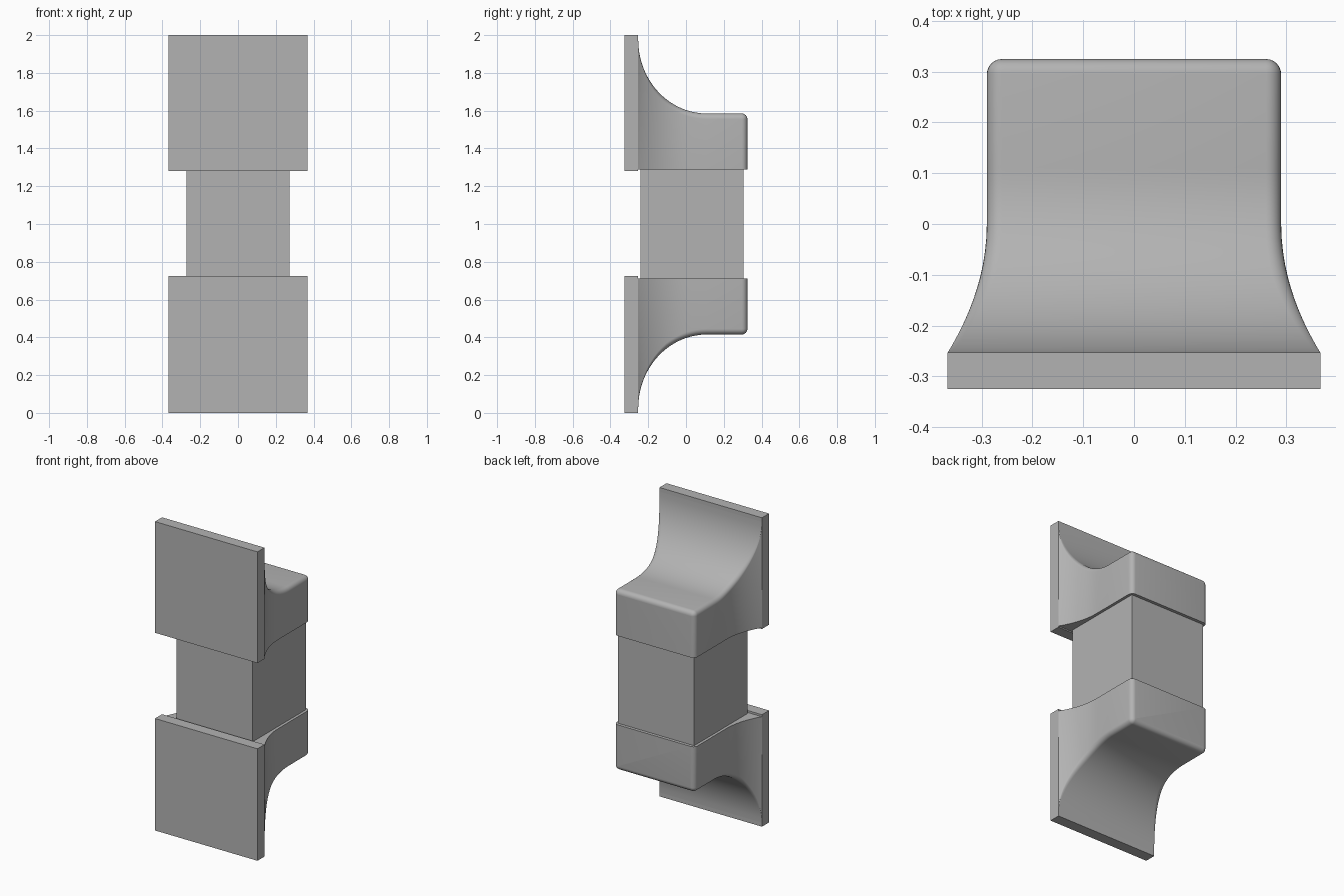
import bpy, bmesh, math

if "Cube" in bpy.data.objects:
    bpy.data.objects.remove(bpy.data.objects["Cube"])

grey = bpy.data.materials.new("plain grey")
grey.diffuse_color = (0.45, 0.45, 0.45, 1)
grey.use_nodes = True
grey.node_tree.nodes["Principled BSDF"].inputs["Base Color"].default_value = grey.diffuse_color

MID = 1.0            # height of the mirror plane
PLATE_BACK = -0.253  # where the bracket meets its plate
BACK, LOW, TOP, HALF, R = 0.325, 1.288, 1.585, 0.29, 0.03


def finish(name, bm, smooth=False):
    bmesh.ops.recalc_face_normals(bm, faces=bm.faces)
    mesh = bpy.data.meshes.new(name)
    bm.to_mesh(mesh)
    bm.free()
    ob = bpy.data.objects.new(name, mesh)
    bpy.context.collection.objects.link(ob)
    mesh.materials.append(grey)
    if smooth:
        bpy.ops.object.select_all(action='DESELECT')
        ob.select_set(True)
        bpy.context.view_layer.objects.active = ob
        bpy.ops.object.shade_smooth_by_angle(angle=math.radians(35))
    return ob


def box(name, x0, x1, y0, y1, z0, z1):
    bm = bmesh.new()
    bmesh.ops.create_cube(bm, size=1)
    for v in bm.verts:
        v.co = ((x0 + x1) / 2 + v.co.x * (x1 - x0),
                (y0 + y1) / 2 + v.co.y * (y1 - y0),
                (z0 + z1) / 2 + v.co.z * (z1 - z0))
    return finish(name, bm)


def section(y, half, top, r):
    """Upright cross-section with rounded upper corners."""
    pts = [(half, y, LOW)]
    for i in range(7):
        a = math.pi / 2 * i / 6
        pts.append((half - r + r * math.cos(a), y, top - r + r * math.sin(a)))
    return pts + [(-x, yy, z) for x, yy, z in reversed(pts)]


def bracket(name, flip):
    rings = []
    # flared part sweeping off the plate
    n, yc, ry, rz = 20, 0.11, 0.363, 0.39
    for i in range(n + 1):
        a = math.pi / 2 * i / n
        y = yc - ry * math.cos(a)
        half = HALF + 1.2 * min(y, 0) ** 2
        r = 0.002 + (R - 0.002) * min(1, i / (n * 0.6))
        rings.append(section(y, half, TOP + rz * (1 - math.sin(a)), r))
    # straight part ending in a rounded rim
    for i in range(7):
        a = math.pi / 2 * i / 6
        c = max(math.cos(a), 0.02)
        d = R * (1 - c)
        rings.append(section(BACK - R + R * math.sin(a), HALF - d, TOP - d, R * c))
    bm = bmesh.new()
    loops = []
    for ring in rings:
        loops.append([bm.verts.new((x, y, 2 * MID - z if flip else z)) for x, y, z in ring])
    m = len(loops[0])
    for a, b in zip(loops, loops[1:]):
        for j in range(m):
            k = (j + 1) % m
            bm.faces.new((a[j], a[k], b[k], b[j]))
    bm.faces.new(loops[0])
    bm.faces.new(loops[-1])
    return finish(name, bm, True)


# central block between the brackets
box("central_block", -0.272, 0.272, -0.24, 0.305, 0.70, 1.30)

# mounting plates and flared brackets, mirrored top to bottom
box("upper_plate", -0.367, 0.367, -0.325, PLATE_BACK, 1.28, 2.0)
box("lower_plate", -0.367, 0.367, -0.325, PLATE_BACK, 0.0, 0.725)
bracket("upper_bracket", False)
bracket("lower_bracket", True)
